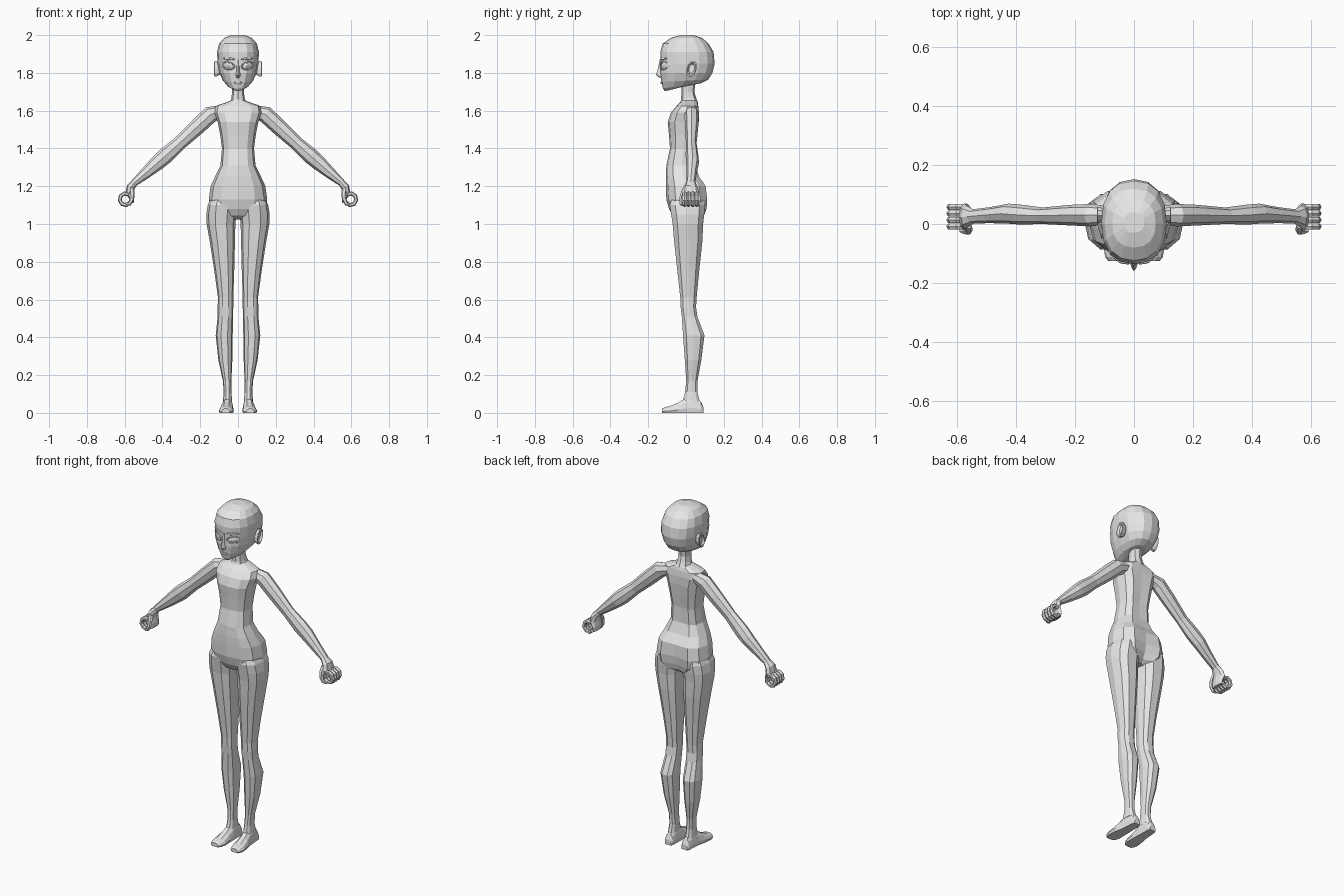
import bpy, bmesh, math
from mathutils import Vector
from mathutils.bvhtree import BVHTree

mat = bpy.data.materials.new("plain_grey")
mat.diffuse_color = (0.8, 0.8, 0.8, 1)


def loft(name, rings, mirror=False):
    """Skin a list of equal-length rings, cap both ends, optionally mirror in x."""
    bm = bmesh.new()
    rows = [[bm.verts.new(p) for p in r] for r in rings]
    n = len(rows[0])
    for a, b in zip(rows, rows[1:]):
        for i in range(n):
            j = (i + 1) % n
            bm.faces.new((a[i], a[j], b[j], b[i]))
    bm.faces.new(rows[0][::-1])
    bm.faces.new(rows[-1])
    bmesh.ops.recalc_face_normals(bm, faces=bm.faces)
    me = bpy.data.meshes.new(name)
    bm.to_mesh(me)
    bm.free()
    me.materials.append(mat)
    ob = bpy.data.objects.new(name, me)
    bpy.context.collection.objects.link(ob)
    if mirror:
        ob.modifiers.new("mirror", 'MIRROR')
    return ob


def soft(v, p):
    return math.copysign(abs(v) ** p, v)


def ring(zf, zb, hw, yf, yb, cx=0, n=12, p=0.8, groove=0):
    """Level body section; zf/zb tilt it, groove dents the middle of the back."""
    out = []
    for i in range(n):
        a = 2 * math.pi * i / n
        c, s = soft(round(math.cos(a), 6), p), soft(round(math.sin(a), 6), p)
        y = (yf + yb) / 2 + (yb - yf) / 2 * s - (groove if i == n // 4 else 0)
        out.append(Vector((cx + hw * c, y, (zf + zb) / 2 + (zb - zf) / 2 * s)))
    return out


def tube(name, pts, n=8, mirror=True):
    """pts: (x, y, z, radius in the xz plane, radius along y)."""
    P = [Vector(q[:3]) for q in pts]
    rings = []
    for i, q in enumerate(pts):
        t = P[min(i + 1, len(P) - 1)] - P[max(i - 1, 0)]
        t.y = 0
        v = t.normalized().cross(Vector((0, 1, 0)))
        rings.append([P[i] + v * q[3] * math.cos(2 * math.pi * k / n)
                      + Vector((0, q[4] * math.sin(2 * math.pi * k / n), 0)) for k in range(n)])
    return loft(name, rings, mirror)


# torso: z, half width, front, back, back groove
torso = [(1.025, .03, -.03, .06, 0), (1.045, .10, -.07, .105, .03), (1.08, .145, -.09, .12, .03),
         (1.13, .155, -.104, .125, .025), (1.20, .145, -.107, .116, .015), (1.25, .122, -.107, .08, .01),
         (1.31, .093, -.104, .058, .01), (1.40, .085, -.085, .058, .012), (1.47, .094, -.09, .068, .012),
         (1.54, .108, -.097, .077, .012), (1.59, .125, -.08, .077, .01), (1.625, .118, -.05, .07, .005),
         (1.645, .06, -.03, .062, 0), (1.655, .035, -.025, .055, 0)]
loft("torso", [ring(z, z, w, f, b, groove=g) for z, w, f, b, g in torso])

# neck
neck = [(1.62, 1.64, .05, -.035, .065), (1.66, 1.67, .035, -.026, .053),
        (1.70, 1.70, .031, -.024, .044), (1.78, 1.78, .036, -.022, .055)]
loft("neck", [ring(*r, n=8) for r in neck])

# legs: z, inner x, outer x, front, back
leg = [(1.16, .02, .135, -.07, .09), (1.10, .01, .160, -.09, .105), (1.05, .008, .168, -.082, .1),
       (1.00, .014, .166, -.074, .094), (.91, .016, .150, -.066, .09), (.75, .02, .125, -.048, .072),
       (.61, .025, .106, -.032, .058), (.56, .025, .108, -.03, .055), (.51, .026, .108, -.024, .062),
       (.41, .028, .118, -.018, .1), (.28, .03, .104, -.008, .083), (.17, .035, .08, .0, .062),
       (.11, .034, .076, -.006, .062), (.06, .032, .08, -.02, .075)]
loft("leg", [ring(z, z, (o - i) / 2, f, b, (o + i) / 2, 10) for z, i, o, f, b in leg], True)

# feet: y, centre x, half width, height
foot = [(.092, .054, .02, .03), (.08, .054, .026, .06), (.045, .055, .028, .085), (0, .056, .031, .08),
        (-.04, .06, .036, .055), (-.085, .062, .04, .036), (-.112, .064, .034, .03), (-.126, .065, .022, .022)]
loft("foot", [[Vector((c + s * w, y, k * h)) for s, k in
               ((-.9, 0), (.9, 0), (1, .3), (.8, .7), (.35, 1), (-.35, 1), (-.8, .7), (-1, .3))]
              for y, c, w, h in foot], True)

# arms
tube("arm", [(.08, .03, 1.60, .03, .03), (.145, .03, 1.580, .045, .038), (.215, .03, 1.515, .043, .035),
             (.31, .028, 1.427, .037, .028), (.385, .032, 1.36, .043, .034), (.425, .035, 1.325, .04, .034),
             (.49, .03, 1.268, .03, .027), (.555, .025, 1.213, .018, .024)])

# hands: palm, four curled fingers round an open grip, thumb
tube("palm", [(.545, .025, 1.222, .018, .024), (.568, .024, 1.195, .022, .038),
              (.575, .024, 1.165, .02, .046), (.563, .024, 1.135, .013, .044), (.561, .024, 1.11, .009, .038)])
for k in range(4):
    pts = []
    for d in (125, 80, 35, -10, -55, -100, -145):
        a = math.radians(d)
        pts.append((.597 + .029 * math.cos(a), -.008 + .022 * k, 1.131 + .031 * math.sin(a), .011, .0115))
    tube("finger", pts, 6)
tube("thumb", [(.563, -.005, 1.19, .013, .012), (.560, -.02, 1.16, .013, .012),
               (.562, -.026, 1.13, .012, .011), (.575, -.026, 1.106, .010, .009), (.59, -.022, 1.10, .006, .006)], 6)

# head: front z, back z, half width, front, back
skull = [(1.703, 1.735, .024, -.112, .02), (1.718, 1.745, .055, -.122, .08), (1.752, 1.765, .080, -.130, .118),
         (1.80, 1.80, .099, -.137, .14), (1.85, 1.85, .108, -.135, .152), (1.91, 1.91, .111, -.136, .146),
         (1.955, 1.955, .1, -.124, .12), (1.985, 1.985, .074, -.08, .085), (2.0, 2.0, .035, -.03, .04)]
head = loft("head", [ring(*r, n=16, p=.85) for r in skull])
tree = BVHTree.FromPolygons([v.co for v in head.data.vertices], [p.vertices for p in head.data.polygons])


def on_face(x, z, out):
    hit = tree.ray_cast(Vector((x, -1, z)), Vector((0, 1, 0)))[0]
    return Vector((x, hit.y - out, z))


def face_patch(name, cx, cz, w, h, steps, mirror, slant=0):
    """Oval relief that follows the face; steps are (scale, height) pairs."""
    rings = []
    for s, out in steps:
        rings.append([on_face(cx + s * w * math.cos(a), cz + s * (h * math.sin(a) + slant * math.cos(a)), out)
                      for a in (2 * math.pi * i / 12 for i in range(12))])
    loft(name, rings, mirror)


# eyes with raised lids, brows, lips
face_patch("eye", .052, 1.838, .034, .021,
           [(1.15, -.004), (1.0, .006), (.86, .005), (.8, -.001), (.5, .003), (.2, .005)], True, .004)
face_patch("brow", .05, 1.875, .036, .007, [(1.1, -.004), (.8, .005), (.3, .007)], True, .002)
face_patch("lips", 0, 1.748, .022, .008, [(1.1, -.003), (.8, .004), (.3, .006)], False)

# nose: wedge growing from the bridge to the tip
nose = [(1.872, .010, -.139), (1.835, .011, -.146), (1.805, .014, -.154), (1.79, .017, -.160), (1.774, .012, -.14)]
loft("nose", [[Vector((-w, -.118, z)), Vector((-w * .45, (y * 2 - .13) / 3, z)), Vector((0, y, z)),
               Vector((w * .45, (y * 2 - .13) / 3, z)), Vector((w, -.118, z))] for z, w, y in nose])

# ears: tilted ovals with a hollow
ear = [(.095, .75), (.112, .95), (.124, 1.0), (.126, .8), (.115, .55)]
loft("ear", [[Vector((x, .03 + s * (.027 * math.cos(a) + .008 * math.sin(a)),
                      1.822 + s * .044 * math.sin(a))) for a in (2 * math.pi * i / 10 for i in range(10))]
             for x, s in ear], True)
